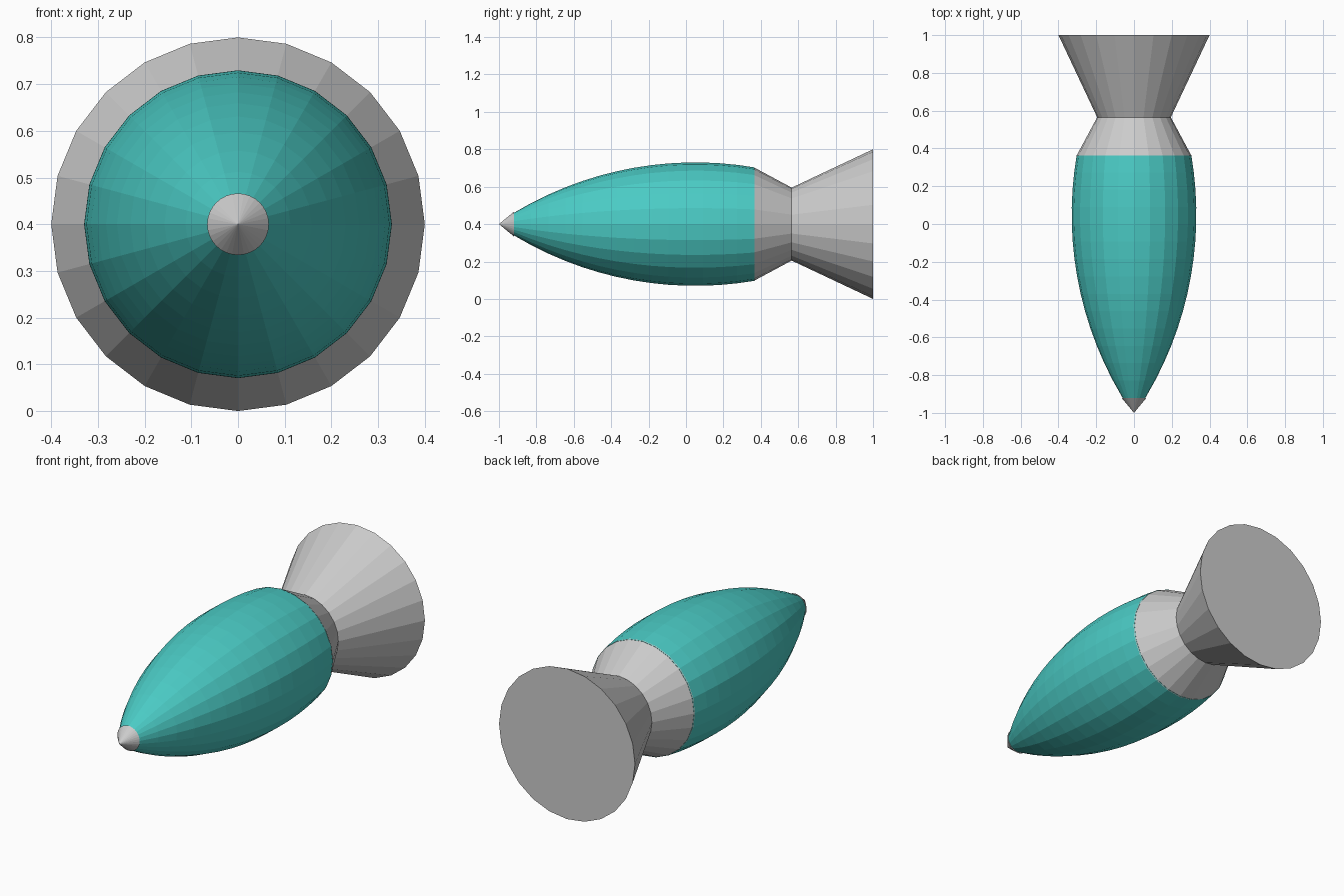
import bpy, bmesh, math

if "Cube" in bpy.data.objects:
    bpy.data.objects.remove(bpy.data.objects["Cube"])

AXIS_Z = 0.4


def lathe(name, profile, sides=24, color=None):
    """Revolve (y, radius) points around the long axis; close both ends."""
    bm = bmesh.new()
    rings = []
    for y, r in profile:
        if r == 0:
            rings.append([bm.verts.new((0, y, AXIS_Z))])
            continue
        rings.append([bm.verts.new((r * math.sin(2 * math.pi * i / sides), y,
                                    AXIS_Z + r * math.cos(2 * math.pi * i / sides)))
                      for i in range(sides)])
    for a, b in zip(rings, rings[1:]):
        for i in range(sides):
            j = (i + 1) % sides
            if len(a) == 1:
                bm.faces.new((a[0], b[i], b[j]))
            else:
                bm.faces.new((a[i], a[j], b[j], b[i]))
    for ring in (rings[0], rings[-1]):
        if len(ring) > 1:
            bm.faces.new(ring)
    bmesh.ops.recalc_face_normals(bm, faces=bm.faces[:])
    mesh = bpy.data.meshes.new(name)
    bm.to_mesh(mesh)
    bm.free()
    obj = bpy.data.objects.new(name, mesh)
    bpy.context.collection.objects.link(obj)
    if color:
        mat = bpy.data.materials.new(name + "_paint")
        mat.diffuse_color = color
        mat.use_nodes = True
        mat.node_tree.nodes["Principled BSDF"].inputs["Base Color"].default_value = mat.diffuse_color
        mesh.materials.append(mat)
    return obj


# Body: circular-arc bulge, widest at y = 0.05
def body_radius(y, arc=1.88):
    return 0.33 - arc + math.sqrt(arc ** 2 - (y - 0.05) ** 2)


start, end, steps = -0.92, 0.365, 14
ys = [start + (end - start) * i / steps for i in range(steps + 1)]
lathe("body", [(y, body_radius(y)) for y in ys], color=(0.07, 0.6, 0.56, 1))

# Pointed nose tip
lathe("nose_tip", [(-1.0, 0), (-0.92, 0.066)], sides=32)

# Tapered neck behind the body
lathe("neck", [(0.36, 0.305), (0.565, 0.195)])

# Flared tail cone with a flat back
lathe("tail_cone", [(0.565, 0.195), (1.0, 0.4)])
